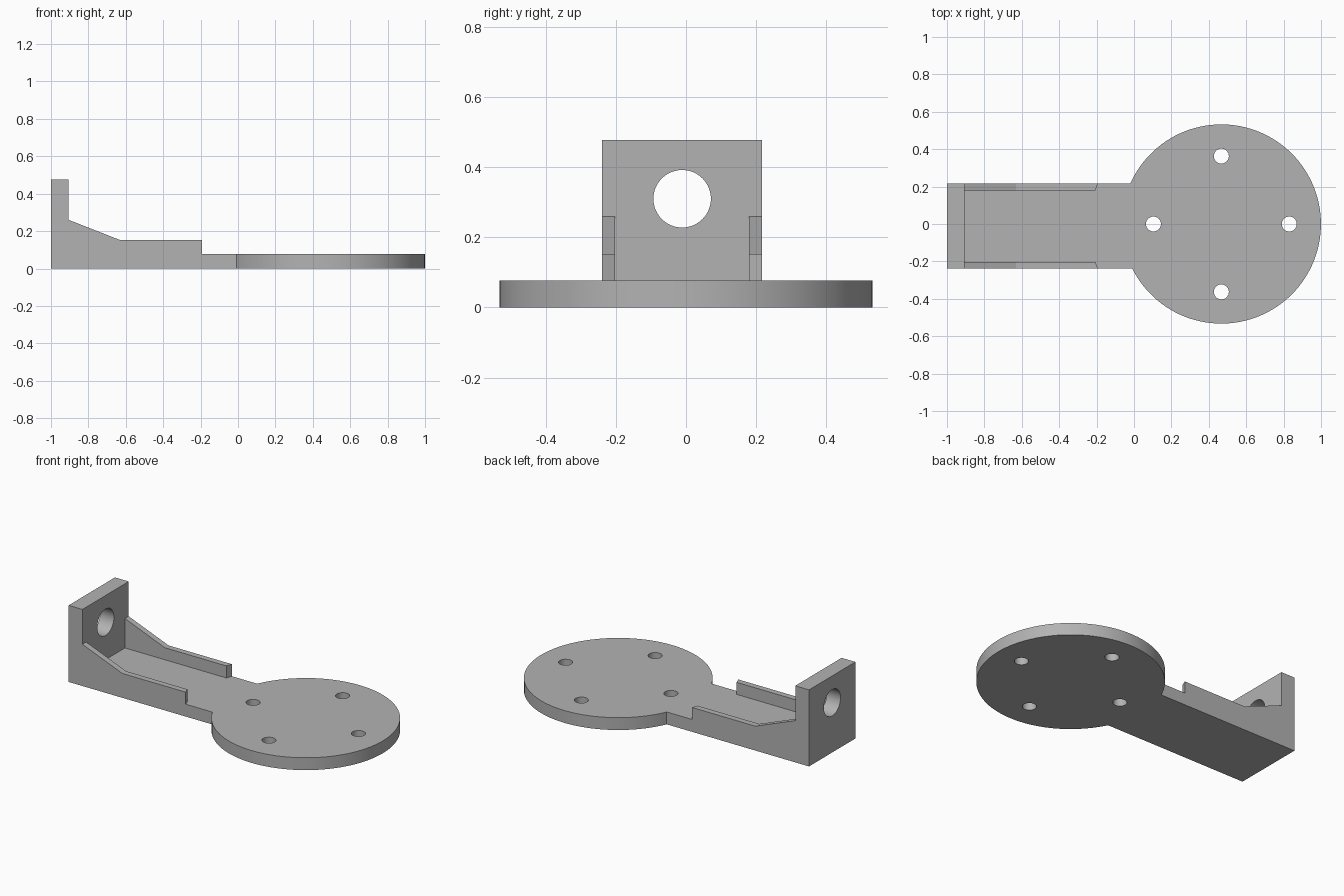
import bpy, bmesh, math
from mathutils import Matrix, Vector

cube = bpy.data.objects.get("Cube")
if cube:
    bpy.data.objects.remove(cube, do_unlink=True)

# Main dimensions
BASE_H = 0.077
DISC_X, DISC_R = 0.467, 0.5325
ARM_Y0, ARM_Y1 = -0.239, 0.217
IN_Y0, IN_Y1 = -0.202, 0.18
PLATE_X = -0.905

grey = bpy.data.materials.new("grey")
grey.use_nodes = True
colour = (0.45, 0.45, 0.45, 1)
grey.diffuse_color = colour
grey.node_tree.nodes["Principled BSDF"].inputs["Base Color"].default_value = colour


def finish(name, bm):
    bmesh.ops.recalc_face_normals(bm, faces=bm.faces)
    mesh = bpy.data.meshes.new(name)
    bm.to_mesh(mesh)
    bm.free()
    mesh.materials.append(grey)
    obj = bpy.data.objects.new(name, mesh)
    bpy.context.collection.objects.link(obj)
    return obj


def prism(name, points, direction):
    """Extrude a flat outline along a direction."""
    bm = bmesh.new()
    face = bm.faces.new([bm.verts.new(p) for p in points])
    ext = bmesh.ops.extrude_face_region(bm, geom=[face], use_keep_orig=True)
    verts = [v for v in ext["geom"] if isinstance(v, bmesh.types.BMVert)]
    bmesh.ops.translate(bm, verts=verts, vec=Vector(direction))
    return finish(name, bm)


def cylinder(name, centre, radius, depth, sides, axis="Z"):
    bm = bmesh.new()
    turn = Matrix.Rotation(math.pi / 2, 4, "Y") if axis == "X" else Matrix()
    bmesh.ops.create_cone(bm, cap_ends=True, segments=sides, radius1=radius,
                          radius2=radius, depth=depth,
                          matrix=Matrix.Translation(centre) @ turn)
    return finish(name, bm)


def combine(target, other, operation):
    """Apply a boolean and discard the second object."""
    mod = target.modifiers.new("combine", "BOOLEAN")
    mod.operation, mod.object, mod.solver = operation, other, "EXACT"
    bpy.context.view_layer.objects.active = target
    bpy.ops.object.modifier_apply(modifier=mod.name)
    bpy.data.objects.remove(other, do_unlink=True)


# Arm: side profile with upright plate and sloped side walls
profile = [(-1, 0), (0.2, 0), (0.2, 0.152), (-0.63, 0.152),
           (PLATE_X, 0.26), (PLATE_X, 0.477), (-1, 0.477)]
bracket = prism("mounting_bracket", [(x, ARM_Y0, z) for x, z in profile],
                (0, ARM_Y1 - ARM_Y0, 0))

# Channel between the walls, flaring out past the slanted wall ends
outline = [(PLATE_X, IN_Y0), (-0.207, IN_Y0), (-0.193, ARM_Y0), (-0.193, -0.4),
           (0.4, -0.4), (0.4, 0.4), (-0.193, 0.4), (-0.193, ARM_Y1),
           (-0.207, IN_Y1), (PLATE_X, IN_Y1)]
combine(bracket, prism("channel", [(x, y, BASE_H) for x, y in outline], (0, 0, 0.6)),
        "DIFFERENCE")

# Large hole through the upright plate
combine(bracket, cylinder("plate_hole", (-0.95, -0.011, 0.31), 0.082, 0.3, 64, "X"),
        "DIFFERENCE")

# Round mounting disc with four screw holes
combine(bracket, cylinder("disc", (DISC_X, 0, BASE_H / 2), DISC_R, BASE_H, 128), "UNION")
for i in range(4):
    a = i * math.pi / 2
    spot = (DISC_X + 0.363 * math.cos(a), 0.363 * math.sin(a), BASE_H / 2)
    combine(bracket, cylinder("screw_hole", spot, 0.04, 0.3, 32), "DIFFERENCE")

# Merge coplanar pieces, keep the round walls smooth
bm = bmesh.new()
bm.from_mesh(bracket.data)
bmesh.ops.remove_doubles(bm, verts=bm.verts, dist=0.0001)
bmesh.ops.dissolve_limit(bm, angle_limit=0.002, verts=bm.verts, edges=bm.edges)
bm.to_mesh(bracket.data)
bm.free()
bpy.ops.object.select_all(action="DESELECT")
bracket.select_set(True)
bpy.context.view_layer.objects.active = bracket
bpy.ops.object.shade_smooth_by_angle(angle=math.radians(20))
